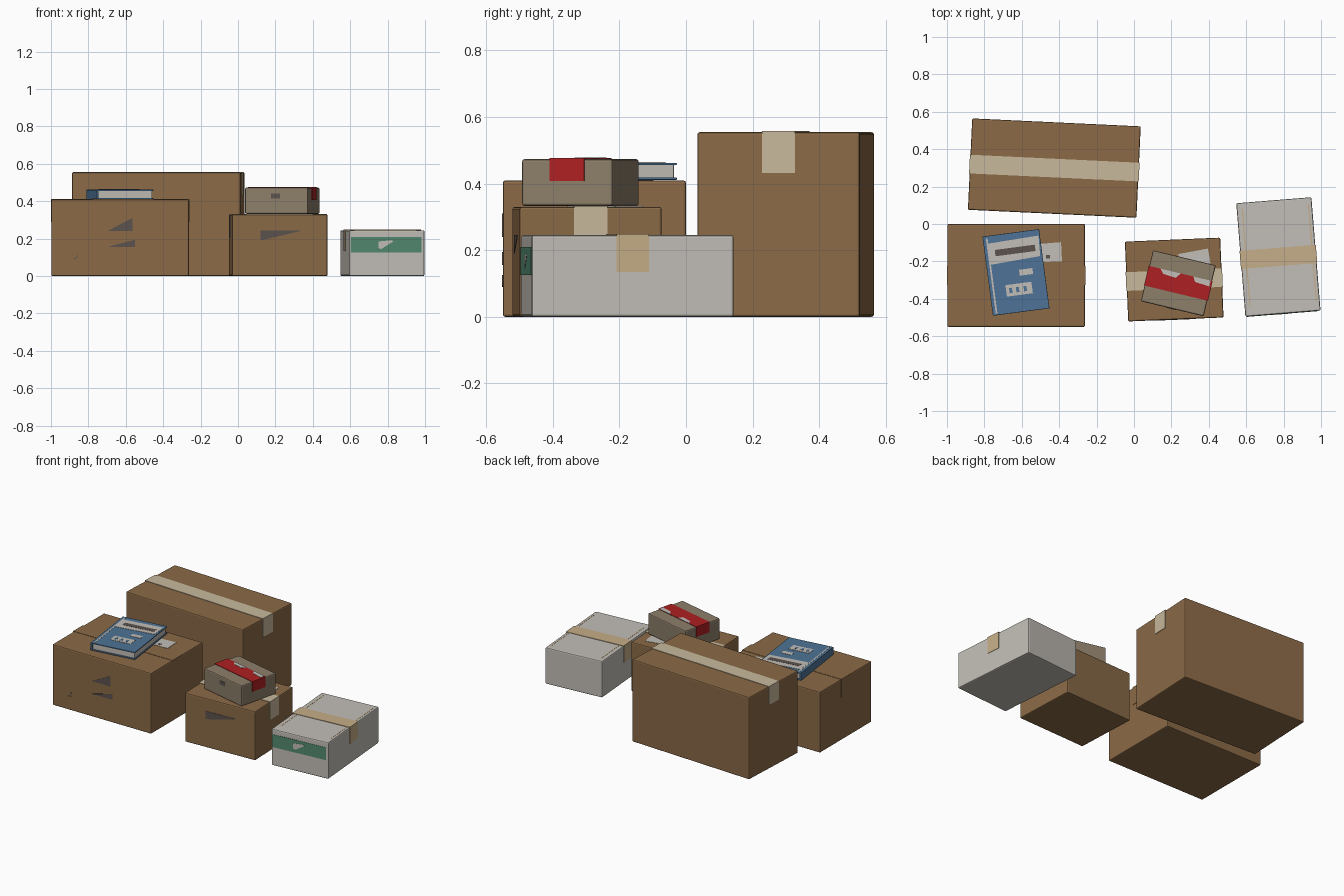
import bpy, bmesh, math
from mathutils import Matrix

if "Cube" in bpy.data.objects:
    bpy.data.objects.remove(bpy.data.objects["Cube"])


def material(name, r, g, b):
    m = bpy.data.materials.new(name)
    lin = [(c / 255 / 12.92 if c < 11 else ((c / 255 + 0.055) / 1.055) ** 2.4) for c in (r, g, b)]
    m.diffuse_color = (*lin, 1)
    m.use_nodes = True
    m.node_tree.nodes["Principled BSDF"].inputs["Base Color"].default_value = m.diffuse_color
    return m


CARD = material("cardboard", 139, 106, 71)
CREAM = material("cream_tape", 200, 185, 156)
TAN = material("tan_tape", 198, 174, 136)
WHITE = material("off_white", 194, 190, 183)
TAUPE = material("taupe_card", 141, 126, 106)
RED = material("red", 174, 32, 34)
BLUE = material("blue", 78, 116, 151)
GREEN = material("green", 82, 136, 110)
DARK = material("dark_ink", 92, 82, 78)


def prism(name, pts, depth, mat, matrix):
    """Extrude a 2D outline along its local +z."""
    bm = bmesh.new()
    face = bm.faces.new([bm.verts.new((x, y, 0)) for x, y in pts])
    ext = bmesh.ops.extrude_face_region(bm, geom=[face])["geom"]
    bmesh.ops.translate(bm, vec=(0, 0, depth), verts=[v for v in ext if isinstance(v, bmesh.types.BMVert)])
    bmesh.ops.recalc_face_normals(bm, faces=bm.faces)
    me = bpy.data.meshes.new(name)
    bm.to_mesh(me)
    bm.free()
    me.materials.append(mat)
    ob = bpy.data.objects.new(name, me)
    bpy.context.collection.objects.link(ob)
    ob.matrix_world = matrix
    return ob


def rect(x0, x1, y0, y1):
    return [(x0, y0), (x1, y0), (x1, y1), (x0, y1)]


class Block:
    """A box standing at a place and angle, with helpers for tape and labels."""

    def __init__(self, name, x, y, z, w, d, h, angle, mat, bevel=0.007):
        self.name, self.w, self.d, self.h = name, w, d, h
        self.frame = Matrix.Translation((x, y, z)) @ Matrix.Rotation(math.radians(angle), 4, "Z")
        if mat:
            ob = prism(name, rect(-w / 2, w / 2, -d / 2, d / 2), h, mat, self.frame)
            mod = ob.modifiers.new("soft_edges", "BEVEL")
            mod.width, mod.segments = bevel, 2

    def tape(self, width, drop, mat, t=0.003):
        # U-shaped strip over the top and down both ends
        a, h = self.w / 2, self.h
        pts = [(-a - t, h - drop), (-a - t, h + t), (a + t, h + t), (a + t, h - drop),
               (a - t, h - drop), (a - t, h - t), (-a + t, h - t), (-a + t, h - drop)]
        m = self.frame @ Matrix.Translation((0, width / 2, 0)) @ Matrix.Rotation(math.pi / 2, 4, "X")
        prism(self.name + "_tape", pts, width, mat, m)

    def top(self, part, pts, mat, lift=0.002):
        prism(self.name + "_" + part, pts, lift + 0.001, mat,
              self.frame @ Matrix.Translation((0, 0, self.h - 0.001)))

    def front(self, part, pts, mat, lift=0.002):
        m = self.frame @ Matrix.Translation((0, 0.001 - self.d / 2, 0)) @ Matrix.Rotation(math.pi / 2, 4, "X")
        prism(self.name + "_" + part, pts, lift + 0.001, mat, m)


# Large box at the back
back = Block("back_box", -0.426, 0.299, 0, 0.902, 0.489, 0.554, -2.7, CARD)
back.tape(0.10, 0.122, CREAM)

# Wide box at the front left, with handling marks and a label
left = Block("left_box", -0.63, -0.275, 0, 0.736, 0.55, 0.409, 0, CARD)
left.tape(0.10, 0.12, CARD, 0.002)
left.front("upper_mark", [(-0.07, 0.24), (0.065, 0.24), (0.065, 0.31)], DARK)
left.front("lower_mark", [(-0.07, 0.155), (0.08, 0.155), (0.08, 0.195)], DARK)
left.front("small_mark", [(-0.255, 0.09), (-0.23, 0.095), (-0.225, 0.125), (-0.235, 0.10)], DARK)
left.top("label", [(0.08, 0.07), (0.245, 0.075), (0.24, 0.178), (0.08, 0.165)], WHITE)
left.top("label_dot", rect(0.16, 0.18, 0.09, 0.108), DARK, 0.003)

# Middle box
middle = Block("middle_box", 0.215, -0.297, 0, 0.51, 0.427, 0.33, 2.4, CARD)
middle.tape(0.10, 0.12, CREAM)
middle.front("mark", [(-0.105, 0.19), (0.108, 0.24), (0.108, 0.245), (-0.105, 0.245)], DARK)
middle.top("label", [(0.04, 0.055), (0.198, 0.078), (0.187, 0.158), (0.026, 0.135)], WHITE)

# White box at the right, with lid lines and a green front label
white = Block("white_box", 0.772, -0.176, 0, 0.403, 0.608, 0.245, 4.6, WHITE)
white.tape(0.097, 0.11, TAN)
for side, u in (("left", -0.172), ("right", 0.183)):
    white.top(side + "_lid_line", rect(u - 0.003, u + 0.003, -0.25, 0.27), TAN, 0.001)
white.front("label", rect(-0.192, 0.186, 0.125, 0.21), GREEN)
white.front("label_patch", [(-0.046, 0.15), (-0.03, 0.145), (0.034, 0.185), (0.025, 0.192), (-0.046, 0.185)],
            WHITE, 0.003)

# Small parcel on the middle box, with a red band
parcel = Block("parcel", 0.237, -0.317, 0.333, 0.345, 0.28, 0.14, -13.5, TAUPE)
parcel.tape(0.108, 0.066, RED)
parcel.top("left_fleck", [(-0.11, 0.054), (-0.09, 0.03), (-0.02, 0.025), (0.0, 0.054)], WHITE, 0.0045)
parcel.top("right_fleck", [(0.07, 0.054), (0.085, 0.028), (0.165, 0.022), (0.165, 0.054)], WHITE, 0.0045)
parcel.front("mark", rect(-0.028, 0.02, 0.083, 0.108), DARK)

# Book: two covers, a spine and recessed pages
BOOK = (-0.631, -0.259)
Block("book_back_cover", *BOOK, 0.411, 0.305, 0.427, 0.007, 7.5, BLUE, 0.002)
Block("book_pages", BOOK[0] + 0.002, BOOK[1], 0.417, 0.288, 0.411, 0.039, 7.5, WHITE, 0.001)
spine = Block("book_spine", *BOOK, 0.411, 0.305, 0.427, 0.05, 7.5, None)
prism("book_spine", rect(-0.1525, -0.143, -0.2135, 0.2135), 0.05, BLUE, spine.frame)
cover = Block("book_front_cover", *BOOK, 0.455, 0.305, 0.427, 0.007, 7.5, BLUE, 0.002)
cover.top("hinge_line", rect(-0.136, -0.127, -0.205, 0.2), WHITE, 0.001)
cover.top("title_panel", [(-0.127, 0.058), (0.14, 0.07), (0.145, 0.18), (-0.127, 0.172)], WHITE)
cover.top("title_bar", rect(-0.097, 0.119, 0.1, 0.134), DARK, 0.003)
cover.top("small_patch", rect(0.018, 0.09, -0.02, 0.012), WHITE)
cover.top("picture_panel", rect(-0.065, 0.075, -0.122, -0.06), WHITE)
for i, u in enumerate((-0.042, -0.005, 0.036)):
    cover.top("picture_chip_%d" % (i + 1), rect(u - 0.006, u + 0.01, -0.106, -0.078), BLUE, 0.003)
